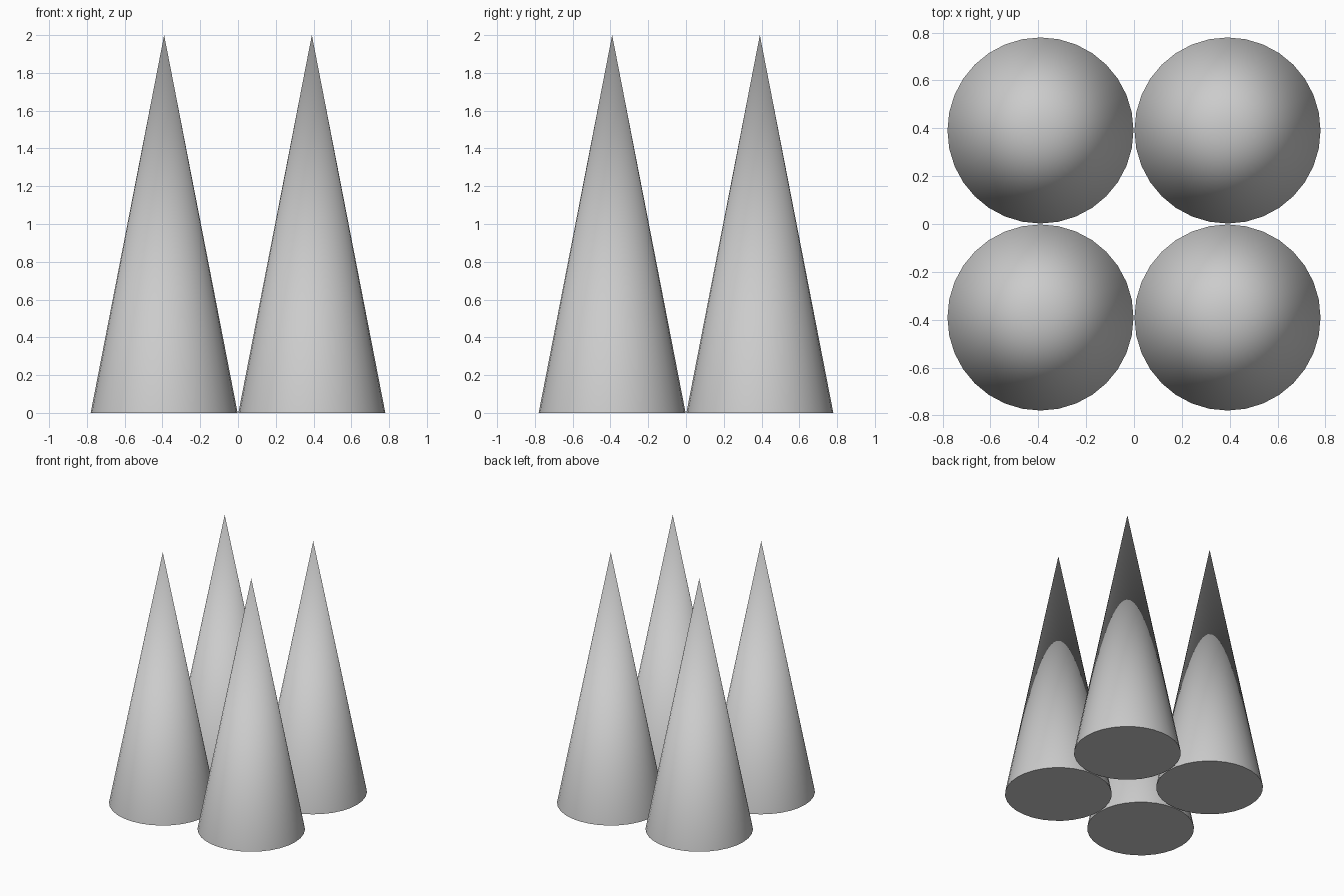
import bpy
import math

if "Cube" in bpy.data.objects:
    bpy.data.objects.remove(bpy.data.objects["Cube"])

RADIUS, HEIGHT, OFFSET = 0.389, 2.0, 0.391


def add_cone(name, x, y):
    bpy.ops.mesh.primitive_cone_add(vertices=32, radius1=RADIUS, radius2=0,
                                    depth=HEIGHT, location=(x, y, HEIGHT / 2))
    cone = bpy.context.object
    cone.name = name
    # smooth sides, sharp base rim
    bpy.ops.object.shade_smooth_by_angle(angle=math.radians(30))


# Four identical cones in a two by two grid
for side, x in (("left", -OFFSET), ("right", OFFSET)):
    for end, y in (("front", -OFFSET), ("back", OFFSET)):
        add_cone(f"{end}_{side}_cone", x, y)
